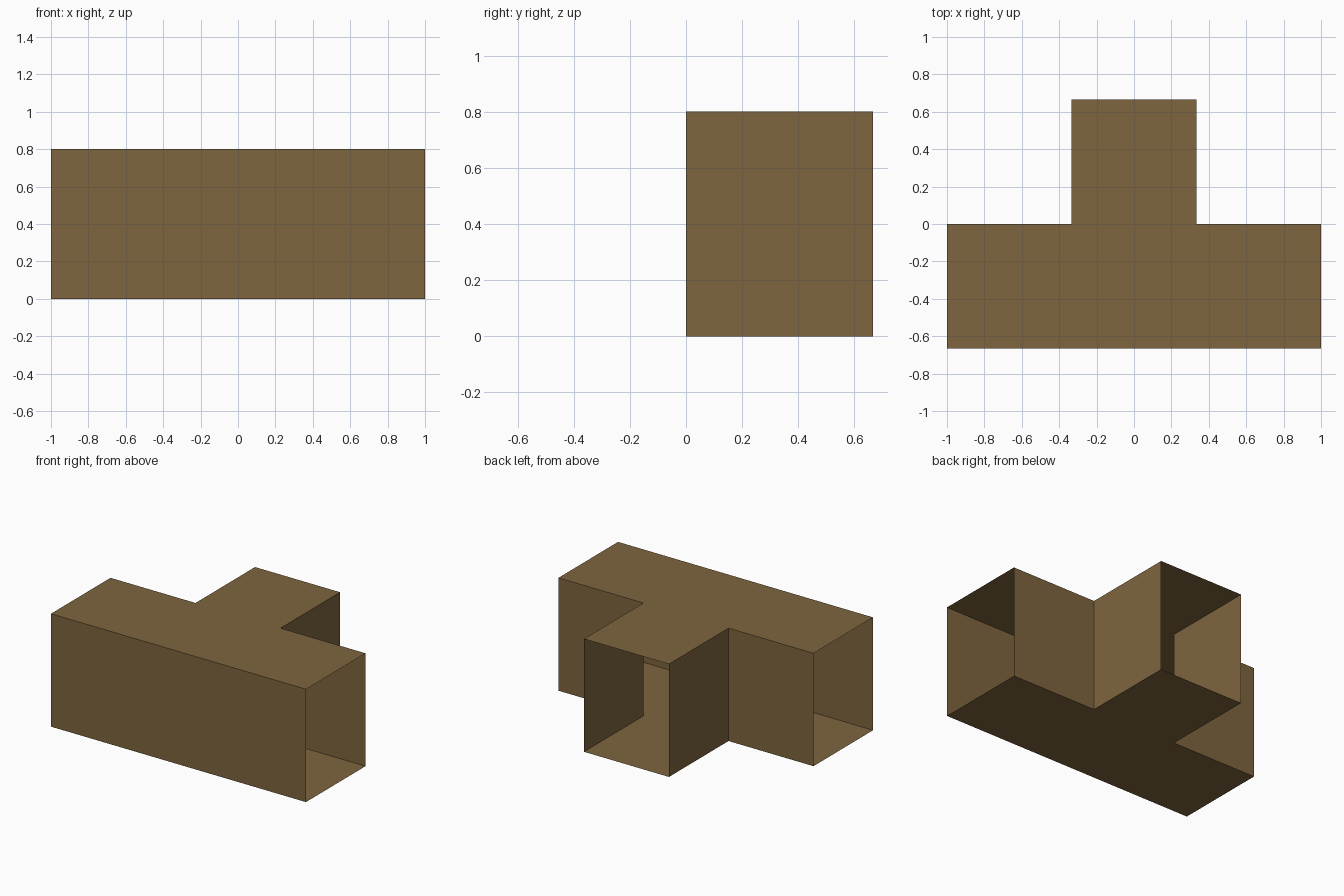
import bpy
import bmesh

if "Cube" in bpy.data.objects:
    bpy.data.objects.remove(bpy.data.objects["Cube"])

HEIGHT = 0.8
T = 2 / 3      # corridor width
H = T / 2      # half the branch width

# T-shaped plan, counter-clockwise
PLAN = [(-1, -T), (1, -T), (1, 0), (H, 0), (H, T), (-H, T), (-H, 0), (-1, 0)]
OPEN_SIDES = {1, 4, 7}   # plan edges that are the three open ends

brown = bpy.data.materials.new("brown")
brown.diffuse_color = (0.21, 0.13, 0.05, 1)
brown.use_nodes = True
brown.node_tree.nodes["Principled BSDF"].inputs["Base Color"].default_value = brown.diffuse_color


def make_object(name, faces):
    """Make a sheet object from a list of polygons, welding shared corners."""
    bm = bmesh.new()
    for points in faces:
        bm.faces.new([bm.verts.new(p) for p in points])
    bmesh.ops.remove_doubles(bm, verts=bm.verts, dist=1e-5)
    mesh = bpy.data.meshes.new(name)
    bm.to_mesh(mesh)
    bm.free()
    mesh.materials.append(brown)
    obj = bpy.data.objects.new(name, mesh)
    bpy.context.collection.objects.link(obj)
    return obj


# Floor and ceiling: the plan at both heights
make_object("floor", [[(x, y, 0) for x, y in reversed(PLAN)]])
make_object("ceiling", [[(x, y, HEIGHT) for x, y in PLAN]])

# Walls: every plan edge except the open ends
walls = []
for i, (ax, ay) in enumerate(PLAN):
    if i in OPEN_SIDES:
        continue
    bx, by = PLAN[(i + 1) % len(PLAN)]
    walls.append([(ax, ay, 0), (bx, by, 0), (bx, by, HEIGHT), (ax, ay, HEIGHT)])
make_object("walls", walls)
